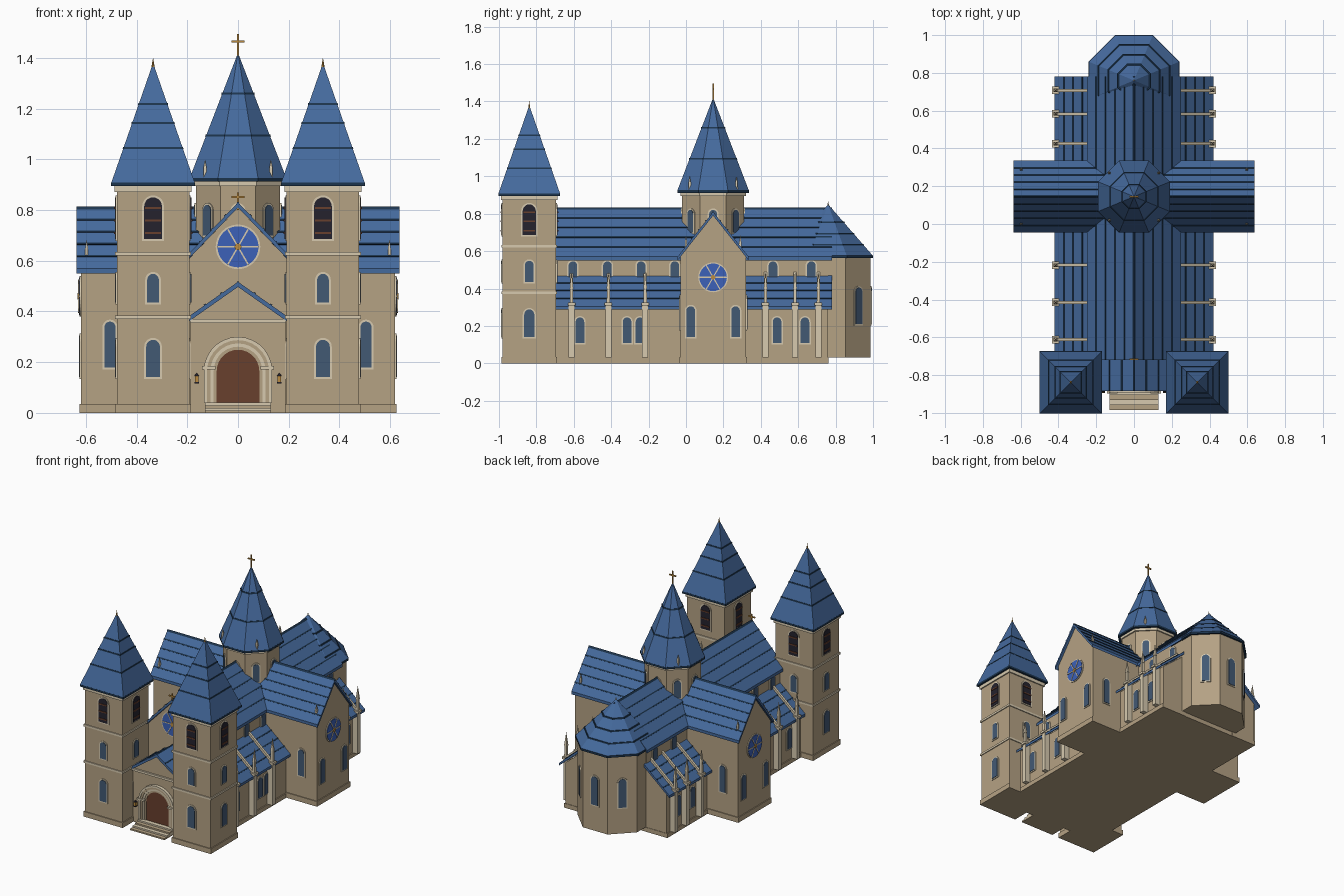
import bpy
import bmesh
from math import pi, sin, cos, radians, hypot, sqrt
from mathutils import Matrix, Vector

default_cube = bpy.data.objects.get("Cube")
if default_cube:
    bpy.data.objects.remove(default_cube)


def make_material(name, red, green, blue):
    material = bpy.data.materials.new(name)
    material.use_nodes = True
    colour = (red, green, blue, 1)
    material.diffuse_color = colour
    material.node_tree.nodes["Principled BSDF"].inputs["Base Color"].default_value = colour
    return material


STONE = make_material("sandstone", .46, .36, .23)
TRIM = make_material("pale trim stone", .68, .59, .43)
ROOF = make_material("blue slate", .06, .145, .34)
EDGE = make_material("dark slate edge", .012, .035, .075)
GLASS = make_material("dull blue glass", .055, .1, .175)
ROSE = make_material("bright blue glass", .045, .12, .48)
GOLD = make_material("gold", .5, .26, .05)
DOOR = make_material("brown wood", .14, .05, .027)
DARK = make_material("dark opening", .018, .016, .026)


def finish(name, mesh, material, matrix=None):
    if matrix:
        mesh.transform(matrix)
    bmesh.ops.recalc_face_normals(mesh, faces=mesh.faces)
    data = bpy.data.meshes.new(name)
    mesh.to_mesh(data)
    mesh.free()
    data.materials.append(material)
    obj = bpy.data.objects.new(name, data)
    bpy.context.collection.objects.link(obj)
    return obj


def prism(name, points, axis, start, end, material, matrix=None):
    """Extrude a profile (horizontal, height) along the x or y axis."""
    mesh = bmesh.new()
    place = (lambda p, t: (t, p[0], p[1])) if axis == "x" else (lambda p, t: (p[0], t, p[1]))
    face = mesh.faces.new([mesh.verts.new(place(p, start)) for p in points])
    grown = bmesh.ops.extrude_face_region(mesh, geom=[face])["geom"]
    shift = Vector(place((0, 0), end - start))
    bmesh.ops.translate(mesh, vec=shift, verts=[v for v in grown if isinstance(v, bmesh.types.BMVert)])
    return finish(name, mesh, material, matrix)


def box(name, x0, x1, y0, y1, z0, z1, material, matrix=None):
    return prism(name, [(x0, z0), (x1, z0), (x1, z1), (x0, z1)], "y", y0, y1, material, matrix)


def cone(name, x, y, z0, z1, r0, r1, sides, material):
    """Upright n-sided frustum with flat sides facing the axes."""
    mesh = bmesh.new()
    bmesh.ops.create_cone(mesh, cap_ends=True, segments=sides, radius1=r0, radius2=r1, depth=z1 - z0)
    bmesh.ops.remove_doubles(mesh, verts=mesh.verts, dist=.00001)
    spin = Matrix.Rotation(pi / sides, 4, "Z")
    return finish(name, mesh, material, Matrix.Translation((x, y, (z0 + z1) / 2)) @ spin)


def wall_frame(x, y, angle):
    """Local -y becomes the outward direction of a wall; 0 faces front."""
    return Matrix.Translation((x, y, 0)) @ Matrix.Rotation(radians(angle), 4, "Z")


def arch_points(width, z0, z1, steps=10):
    r = width / 2
    arc = [(r * cos(pi * i / steps), z1 - r + r * sin(pi * i / steps)) for i in range(steps + 1)]
    return [(-r, z0), (r, z0)] + arc


def window(name, x, y, angle, width, z0, z1, material=GLASS):
    m = wall_frame(x, y, angle)
    prism(name + "_frame", arch_points(width + .016, z0 - .008, z1 + .008), "y", .01, -.005, TRIM, m)
    prism(name + "_pane", arch_points(width, z0, z1), "y", .01, -.008, material, m)
    return m


def rose_window(name, x, y, z, angle, r):
    m = wall_frame(x, y, angle)
    for part, radius, depth, mat in (("ring", r, .005, TRIM), ("glass", r * .92, .008, ROSE), ("hub", r * .15, .014, GOLD)):
        disc = [(radius * cos(pi * i / 16), z + radius * sin(pi * i / 16)) for i in range(32)]
        prism(name + "_" + part, disc, "y", .01, -depth, mat, m)
    for i in range(3):
        turn = Matrix.Translation((0, 0, z)) @ Matrix.Rotation(i * pi / 3, 4, "Y")
        box(name + "_spoke", -r * .92, r * .92, -.011, .01, -.003, .003, TRIM, m @ turn)


def courses(name, low, high, axis, start, end, count):
    """Thin dark slate courses on a roof slope."""
    low, high = Vector(low), Vector(high)
    along = (high - low).normalized()
    out = Vector((-along.y, along.x))
    if out.y < 0:
        out = -out
    for i in range(1, count + 1):
        c = low.lerp(high, i / (count + 1))
        quad = [c - along * .004, c + along * .004, c + along * .004 + out * .004, c - along * .004 + out * .004]
        prism(name + "_course", quad, axis, start, end, EDGE)


def gable_roof(name, axis, mid, half, eave, ridge, start, end, count):
    top = [(mid - half, eave), (mid, ridge), (mid + half, eave)]
    under = [(x, z - .02) for x, z in reversed(top)]
    prism(name, top + under, axis, start, end, ROOF)
    cap = [(mid - .008, ridge - .008), (mid + .008, ridge - .008), (mid, ridge + .004)]
    prism(name + "_ridge", cap, axis, start, end, EDGE)
    for side in (0, 2):
        courses(name, top[side], top[1], axis, start, end, count)


def spire(name, x, y, z0, z1, r, sides, levels):
    cone(name + "_eave", x, y, z0 - .008, z0 + .006, r, r, sides, EDGE)
    cone(name, x, y, z0 + .004, z1, r, 0, sides, ROOF)
    for level in levels:
        at = r * (z1 - level) / (z1 - z0) + .004
        cone(name + "_course", x, y, level, level + .008, at, at - .003, sides, EDGE)


def cross(name, y, z0, z1):
    arm = z0 + (z1 - z0) * .55
    box(name + "_post", -.004, .004, y - .004, y + .004, z0 - .02, z1, GOLD)
    box(name + "_arm", -.025, .025, y - .004, y + .004, arm, arm + .008, GOLD)


def gable_wall(name, axis, mid, half, eave, peak, start, end):
    points = [(mid - half, 0), (mid + half, 0), (mid + half, eave), (mid, peak), (mid - half, eave)]
    prism(name, points, axis, start, end, STONE)


# Nave, with its west gable and rose window
gable_wall("nave_wall", "y", 0, .23, .57, .81, -.70, .76)
gable_roof("nave_roof", "y", 0, .25, .57, .83, -.72, .78, 4)
rose_window("front_rose", 0, -.70, .655, 0, .088)
cross("front_gable_cross", -.715, .82, .87)

# Transept
gable_wall("transept_wall", "x", .145, .175, .575, .79, -.62, .62)
box("transept_plinth", -.626, .626, -.036, .326, 0, .035, STONE)
gable_roof("transept_roof", "x", .145, .19, .57, .81, -.637, .637, 4)

# Crossing tower with octagonal spire
CROSS_Y = .145
cone("crossing_tower", 0, CROSS_Y, .5, .91, .18, .18, 8, STONE)
cone("crossing_cornice", 0, CROSS_Y, .895, .915, .19, .19, 8, TRIM)
spire("crossing_spire", 0, CROSS_Y, .92, 1.42, .207, 8, (1.09, 1.255))
cross("spire_cross", CROSS_Y, 1.42, 1.495)
reach = .18 * cos(pi / 8)
for i in range(8):
    a = radians(45 * i)
    window("crossing_window", reach * sin(a), CROSS_Y - reach * cos(a), 45 * i, .042, .70, .82)

# Apse
cone("apse_wall", 0, .76, .03, .57, .245, .245, 8, STONE)
spire("apse_roof", 0, .76, .57, .85, .26, 8, (.63, .69, .75))
cone("apse_finial", 0, .76, .84, .868, .006, 0, 6, TRIM)
reach = .245 * cos(pi / 8)
for angle in (135, 180, 225):
    a = radians(angle)
    window("apse_window", reach * sin(a), .76 - reach * cos(a), angle, .05, .21, .405)

# Entrance porch
gable_wall("porch_wall", "y", 0, .19, .37, .50, -.87, -.69)
gable_roof("porch_roof", "y", 0, .195, .38, .517, -.885, -.70, 2)
box("porch_cornice", -.19, .19, -.882, -.86, .355, .37, TRIM)
for i, outer in enumerate((.135, .122, .109, .097)):
    width, depth = outer * 2, .022 - i * .005
    ring = arch_points(width, .04, .165 + outer, 14)[1:]
    ring = ring + [(-outer, .04)]
    inner = [(x * (outer - .013) / outer, .165 + (z - .165) * (outer - .013) / outer if z > .165 else z) for x, z in ring]
    prism("portal_arch", ring + inner[::-1], "y", -.86, -.87 - depth, TRIM if i % 2 == 0 else STONE)
prism("door", arch_points(.17, .04, .25, 14), "y", -.86, -.875, DOOR)
for i in range(4):
    box("entrance_step", -.13, .13, -.985 + i * .027, -.86, i * .01, i * .01 + .01, TRIM if i % 2 else STONE)

for side in (-1, 1):
    turn = 90 * side
    box("portal_capital", side * .088, side * .142, -.897, -.86, .172, .184, TRIM)
    box("lantern_body", side * .163 - .007, side * .163 + .007, -.892, -.87, .122, .146, GOLD)
    cone("lantern_cap", side * .163, -.881, .146, .158, .013, 0, 4, DARK)
    box("lantern_base", side * .163 - .009, side * .163 + .009, -.894, -.868, .116, .122, DARK)

    # West towers
    tx, ty, half = side * .335, -.838, .143
    cone("tower_wall", tx, ty, 0, .89, half * sqrt(2), half * sqrt(2), 4, STONE)
    cone("tower_plinth", tx, ty, 0, .035, .211, .211, 4, STONE)
    for z in (.37, .62):
        cone("tower_band", tx, ty, z, z + .014, .211, .211, 4, TRIM)
    cone("tower_cornice", tx, ty, .872, .895, .214, .214, 4, TRIM)
    spire("tower_spire", tx, ty, .903, 1.38, .165 * sqrt(2), 4, (1.04, 1.14, 1.215))
    cone("tower_finial", tx, ty, 1.355, 1.402, .008, 0, 6, GOLD)
    for angle in (0, 90, 180, 270):
        a = radians(angle)
        wx, wy = tx + half * sin(a), ty - half * cos(a)
        window("tower_low_window", wx, wy, angle, .054, .142, .288)
        window("tower_mid_window", wx, wy, angle, .046, .435, .548)
        m = window("belfry_opening", wx, wy, angle, .07, .685, .85, DARK)
        for z in (.705, .755, .805):
            box("belfry_slat", -.032, .032, -.012, 0, z, z + .008, DOOR, m)

    # Transept ends, side windows and roof pinnacles
    rose_window("transept_rose", side * .62, .145, .46, turn, .08)
    for y in (.025, .265):
        window("transept_end_window", side * .62, y, turn, .046, .142, .305)
    window("transept_front_window", side * .505, -.03, 0, .044, .18, .36)
    window("transept_back_window", side * .505, .32, 180, .044, .18, .36)
    for y in (0, .29):
        cone("transept_pinnacle", side * .597, y, .60, .645, .01, .008, 4, TRIM)
        cone("transept_pinnacle_tip", side * .597, y, .645, .685, .009, 0, 4, TRIM)
    for y in (.02, .27):
        cone("spire_pinnacle", side * .13, y, .93, .965, .01, .008, 4, TRIM)
        cone("spire_pinnacle_tip", side * .13, y, .965, 1.0, .009, 0, 4, TRIM)

    # Side aisles
    wall = [(.2, 0), (.385, 0), (.385, .31), (.2, .46)]
    prism("aisle_wall", [(side * x, z) for x, z in wall], "y", -.70, .76, STONE)
    box("aisle_plinth", side * .2, side * .392, -.70, .763, 0, .03, STONE)
    slab = [(.42, .305), (.225, .472), (.225, .452), (.42, .288)]
    slab = [(side * x, z) for x, z in slab]
    prism("aisle_roof", slab, "y", -.71, .78, ROOF)
    courses("aisle_roof", slab[0], slab[1], "y", -.71, .78, 3)
    for y in (-.567, -.315, -.246, .487, .636):
        window("aisle_window", side * .385, y, turn, .046, .108, .245)
    for y in (-.605, -.42, -.24, -.06, .465, .67):
        window("clerestory_window", side * .23, y, turn, .046, .42, .545)

    # Buttresses with flying ribs and pinnacles
    rib = [(side * x, z) for x, z in ((.42, .325), (.225, .492), (.225, .45), (.42, .28))]
    for y in (-.612, -.415, -.218, .425, .583, .708):
        box("buttress_post", side * .38, side * .425, y - .016, y + .016, .03, .32, TRIM)
        box("buttress_cap", side * .39, side * .434, y - .02, y + .02, .31, .325, TRIM)
        prism("buttress_rib", rib, "y", y - .008, y + .008, TRIM)
        cone("buttress_pinnacle", side * .415, y, .32, .40, .013, .011, 4, TRIM)
        cone("buttress_pinnacle_tip", side * .415, y, .40, .492, .014, 0, 4, TRIM)
